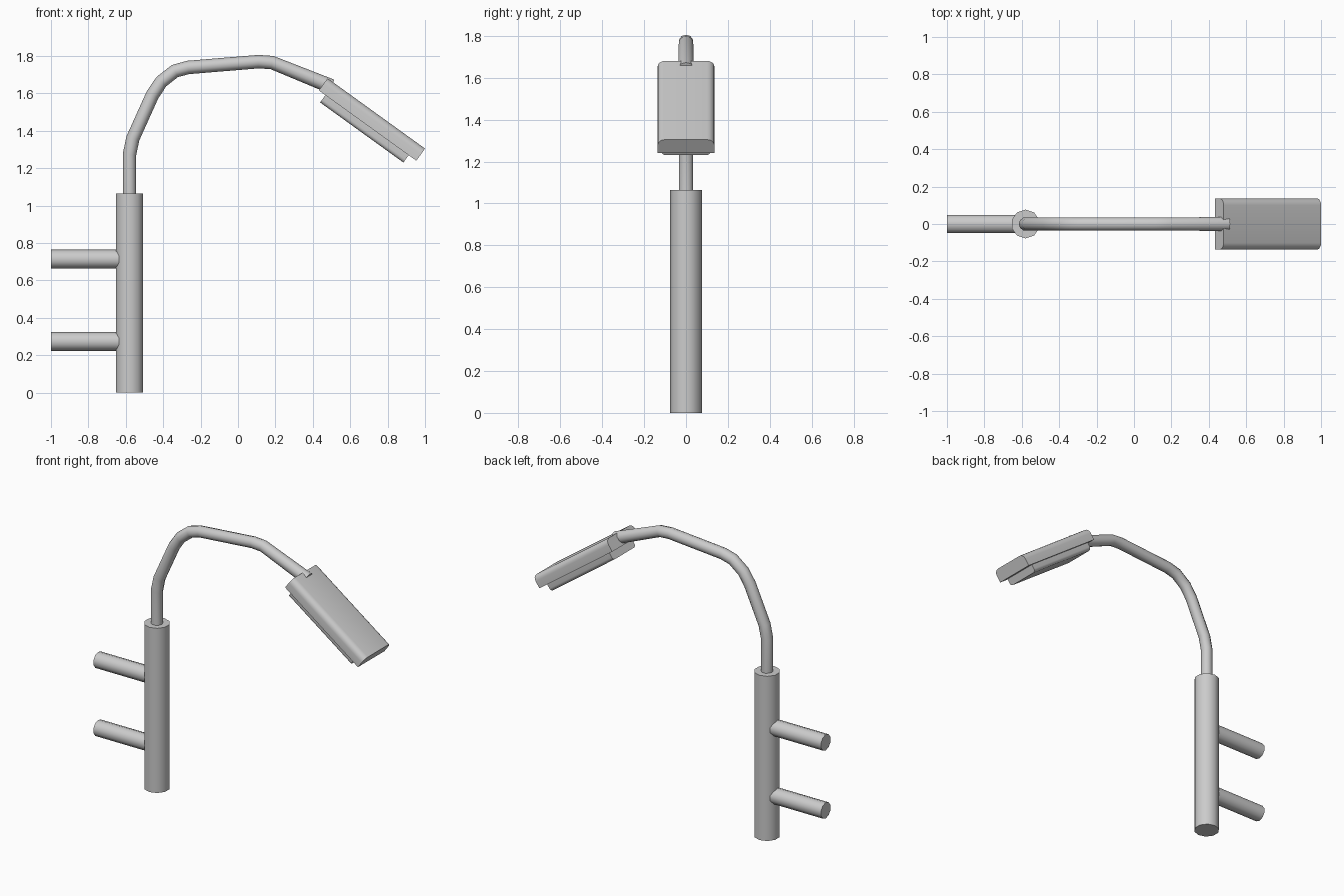
import bpy, bmesh, math
from mathutils import Vector

if "Cube" in bpy.data.objects:
    bpy.data.objects.remove(bpy.data.objects["Cube"])

POST_X = -0.58


def smooth(obj, angle=40):
    bpy.ops.object.select_all(action='DESELECT')
    obj.select_set(True)
    bpy.context.view_layer.objects.active = obj
    bpy.ops.object.shade_smooth_by_angle(angle=math.radians(angle))


def cylinder(name, a, b, radius, sides=10, roll=0.0):
    """Capped cylinder between two points."""
    a, b = Vector(a), Vector(b)
    bpy.ops.mesh.primitive_cylinder_add(vertices=sides, radius=radius, depth=(b - a).length)
    obj = bpy.context.object
    obj.name = name
    for v in obj.data.vertices:
        c, s = math.cos(roll), math.sin(roll)
        v.co.x, v.co.y = c * v.co.x - s * v.co.y, s * v.co.x + c * v.co.y
    obj.location = (a + b) / 2
    obj.rotation_euler = (0, math.atan2((b - a).x, (b - a).z), 0)
    smooth(obj)
    return obj


# Tilted frame of the lamp head: u runs along it, n points up out of its top
TILT = math.radians(35.8)
ORIGIN = Vector((0.479, 0, 1.681))
U = Vector((math.cos(TILT), 0, -math.sin(TILT)))
N = Vector((math.sin(TILT), 0, math.cos(TILT)))


def head_part(name, half_width, n_square, n_round, u0, u1, radius):
    """Block along the head with the two long edges at n_round rounded off."""
    d = 1 if n_round > n_square else -1
    half = [(half_width, n_square)]
    for i in range(5):
        t = math.pi / 2 * i / 4
        half.append((half_width - radius + radius * math.cos(t),
                     n_round - d * radius * (1 - math.sin(t))))
    profile = half + [(-y, n) for y, n in reversed(half)]
    bm = bmesh.new()
    face = bm.faces.new([bm.verts.new(ORIGIN + U * u0 + N * n + Vector((0, y, 0)))
                         for y, n in profile])
    ext = bmesh.ops.extrude_face_region(bm, geom=[face], use_keep_orig=True)
    verts = [g for g in ext['geom'] if isinstance(g, bmesh.types.BMVert)]
    bmesh.ops.translate(bm, verts=verts, vec=U * (u1 - u0))
    bmesh.ops.recalc_face_normals(bm, faces=bm.faces)
    mesh = bpy.data.meshes.new(name)
    bm.to_mesh(mesh)
    bm.free()
    obj = bpy.data.objects.new(name, mesh)
    bpy.context.collection.objects.link(obj)
    smooth(obj)


# Upright post and the two wall mounting arms
cylinder("post", (POST_X, 0, 0), (POST_X, 0, 1.065), 0.077)
for name, z in (("lower_mount_arm", 0.274), ("upper_mount_arm", 0.714)):
    cylinder(name, (-1, 0, z), (POST_X - 0.03, 0, z), 0.051, roll=math.pi / 2)

# Bent neck tube, slightly thicker where it enters the head
path = [(POST_X, 1.03), (POST_X, 1.275), (-0.562, 1.36), (-0.457, 1.593),
        (-0.41, 1.663), (-0.337, 1.72), (-0.267, 1.739), (0.11, 1.77),
        (0.182, 1.765), (0.50, 1.637)]
curve = bpy.data.curves.new("neck", 'CURVE')
curve.dimensions = '3D'
curve.bevel_depth = 0.036
curve.bevel_resolution = 3
curve.use_fill_caps = True
spline = curve.splines.new('POLY')
spline.points.add(len(path) - 1)
for p, (x, z) in zip(spline.points, path):
    p.co = (x, 0, z, 1)
spline.points[-1].radius = 1.1
neck = bpy.data.objects.new("neck", curve)
bpy.context.collection.objects.link(neck)
bpy.ops.object.select_all(action='DESELECT')
neck.select_set(True)
bpy.context.view_layer.objects.active = neck
bpy.ops.object.convert(target='MESH')
smooth(bpy.context.object)

# Lamp head: housing with rounded top, narrower light panel underneath
head_part("lamp_housing", 0.136, -0.08, 0.0, 0.0, 0.6425, 0.035)
head_part("light_panel", 0.116, -0.075, -0.128, 0.043, 0.592, 0.02)
